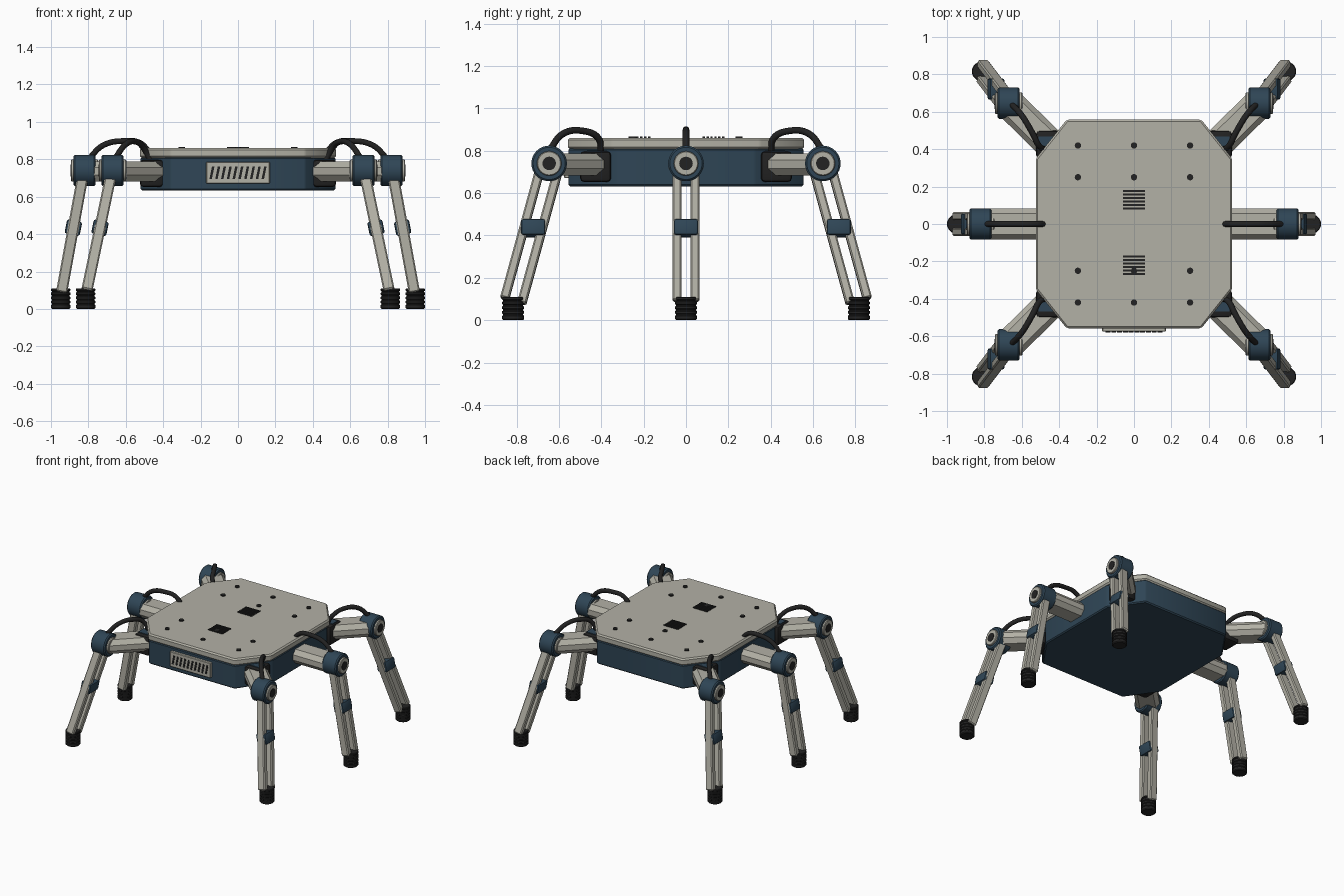
import bpy, bmesh, math
from mathutils import Matrix, Vector

cube = bpy.data.objects.get("Cube")
if cube:
    bpy.data.objects.remove(cube, do_unlink=True)


def material(name, rgb):
    m = bpy.data.materials.new(name)
    m.use_nodes = True
    m.diffuse_color = (*rgb, 1)
    m.node_tree.nodes["Principled BSDF"].inputs["Base Color"].default_value = (*rgb, 1)
    return m


GREY = material("warm_grey", (0.45, 0.44, 0.38))
BLUE = material("dark_blue", (0.028, 0.06, 0.092))
BLACK = material("rubber_black", (0.016, 0.016, 0.016))


def finish(name, bm, mat, bevel=0.0, segments=1):
    """Turn a bmesh into a named object with sharp edges kept by angle."""
    bmesh.ops.recalc_face_normals(bm, faces=bm.faces)
    if bevel:
        edges = [e for e in bm.edges if e.calc_face_angle(0) > 0.6]
        bmesh.ops.bevel(bm, geom=edges, offset=bevel, segments=segments,
                        affect='EDGES', profile=0.5)
    me = bpy.data.meshes.new(name)
    bm.to_mesh(me)
    bm.free()
    me.materials.append(mat)
    me.shade_smooth()
    me.set_sharp_from_angle(angle=math.radians(30))
    ob = bpy.data.objects.new(name, me)
    bpy.context.collection.objects.link(ob)
    return ob


def box(name, centre, size, mat, bevel=0.0, rot=None, segments=1):
    bm = bmesh.new()
    m = Matrix.Translation(centre) @ (rot or Matrix()) @ Matrix.Diagonal((*size, 1))
    bmesh.ops.create_cube(bm, size=1, matrix=m)
    return finish(name, bm, mat, bevel, segments)


def cylinder(name, centre, radius, depth, mat, axis='Z', bevel=0.0, sides=32):
    bm = bmesh.new()
    rot = Matrix.Rotation(math.pi / 2, 4, 'Y') if axis == 'X' else Matrix()
    bmesh.ops.create_cone(bm, cap_ends=True, segments=sides, radius1=radius,
                          radius2=radius, depth=depth,
                          matrix=Matrix.Translation(centre) @ rot)
    return finish(name, bm, mat, bevel)


def prism(name, points, depth, matrix, mat, bevel=0.0):
    """Extrude a flat outline along local z."""
    bm = bmesh.new()
    face = bm.faces.new([bm.verts.new((x, y, 0)) for x, y in points])
    new = bmesh.ops.extrude_face_region(bm, geom=[face])["geom"]
    bmesh.ops.translate(bm, vec=(0, 0, depth),
                        verts=[v for v in new if isinstance(v, bmesh.types.BMVert)])
    bm.transform(matrix)
    return finish(name, bm, mat, bevel)


def lathe(name, profile, centre, mat):
    bm = bmesh.new()
    verts = [bm.verts.new((r, 0, z)) for r, z in profile]
    edges = [bm.edges.new(pair) for pair in zip(verts, verts[1:])]
    bmesh.ops.spin(bm, geom=verts + edges, axis=(0, 0, 1), cent=(0, 0, 0),
                   angle=math.tau, steps=28)
    bmesh.ops.remove_doubles(bm, verts=bm.verts, dist=1e-5)
    bmesh.ops.translate(bm, verts=bm.verts, vec=centre)
    return finish(name, bm, mat)


def cable(name, points):
    cu = bpy.data.curves.new(name, 'CURVE')
    cu.dimensions = '3D'
    cu.bevel_depth = 0.016
    cu.bevel_resolution = 3
    cu.use_fill_caps = True
    sp = cu.splines.new('BEZIER')
    sp.bezier_points.add(len(points) - 1)
    for bp, p in zip(sp.bezier_points, points):
        bp.co = p
        bp.handle_left_type = bp.handle_right_type = 'AUTO'
    cu.materials.append(BLACK)
    bpy.context.collection.objects.link(bpy.data.objects.new(name, cu))


def octagon(hx, hy, cx, cy):
    """Chamfered rectangle outline with corner cuts cx, cy."""
    return [(hx, cy), (cx, hy), (-cx, hy), (-hx, cy),
            (-hx, -cy), (-cx, -hy), (cx, -hy), (hx, -cy)]


# Body shell and top plate
prism("body_shell", octagon(0.52, 0.555, 0.36, 0.325), 0.18,
      Matrix.Translation((0, 0, 0.632)), BLUE, 0.008)
prism("top_plate", octagon(0.525, 0.558, 0.36, 0.35), 0.052,
      Matrix.Translation((0, 0, 0.808)), GREY, 0.01)

# Plate bolts and slot vents
for x in (-0.3, 0, 0.3):
    for y in (-0.42, -0.25, 0.25, 0.42):
        cylinder("plate_bolt", (x, y, 0.861), 0.017, 0.012, BLACK, sides=16)
for y0 in (0.13, -0.22):
    for i in range(6):
        box("top_vent_slot", (0, y0 + (i - 2.5) * 0.0185, 0.862), (0.12, 0.011, 0.009), BLACK)

# Front grille with slanted slots
box("front_grille", (0, -0.563, 0.728), (0.34, 0.024, 0.115), GREY, 0.004)
for i in range(10):
    box("grille_slot", ((i - 4.5) * 0.031, -0.576, 0.728), (0.013, 0.006, 0.068), BLACK,
        rot=Matrix.Rotation(0.2, 4, 'Y'))

# Ribbed foot outline
FOOT = [(0, 0), (0.046, 0), (0.052, 0.006)]
for k in range(4):
    z = 0.02 + k * 0.022
    FOOT += [(0.052, z), (0.047, z + 0.004), (0.047, z + 0.008), (0.052, z + 0.012)]
FOOT += [(0.052, 0.106), (0.048, 0.11), (0, 0.11)]


def leg(label, sx, sy):
    """One leg; sy is -1, 0 or 1 for front, middle or back."""
    def at(x, y, z):
        return Vector((sx * x, sy * y, z))

    corner = sy != 0
    hip = at(0.42, 0.40, 0.735) if corner else at(0.5, 0, 0.735)
    joint = at(0.67, 0.646, 0.74) if corner else at(0.82, 0, 0.74)
    foot = at(0.815, 0.816, 0) if corner else at(0.948, 0, 0)

    # Hip socket
    if corner:
        box(label + "_hip_socket", at(0.462, 0.427, 0.725), (0.126, 0.146, 0.145),
            BLACK, 0.018, segments=2)
        box(label + "_socket_cover", at(0.468, 0.435, 0.799), (0.085, 0.065, 0.006), BLUE)

    # Upper arm beam
    run = joint - hip
    run.z = 0
    arm_len = run.length - (0.02 if corner else 0.05)
    z_axis = run.normalized()
    y_axis = Vector((0, 0, 1))
    frame = Matrix((y_axis.cross(z_axis), y_axis, z_axis)).transposed().to_4x4()
    prism(label + "_upper_arm", octagon(0.082, 0.053, 0.055, 0.02), arm_len,
          Matrix.Translation(hip) @ frame, GREY)

    # Knee drum with hub caps on both ends
    cylinder(label + "_knee_drum", joint, 0.084, 0.118, BLUE, 'X', 0.008)
    cylinder(label + "_knee_hub", joint, 0.058, 0.146, GREY, 'X', 0.004)
    cylinder(label + "_knee_pin", joint, 0.032, 0.152, BLACK, 'X', sides=20)

    # Twin shin rails
    top = joint + Vector((sx * 0.01, 0, -0.03))
    bottom = Vector((foot.x - sx * 0.005, foot.y, 0.09))
    z_axis = (bottom - top).normalized()
    x_axis = Vector((0, 1, 0)).cross(z_axis).normalized()
    frame = Matrix((x_axis, z_axis.cross(x_axis), z_axis)).transposed().to_4x4()
    for side in (-1, 1):
        offset = frame.to_3x3() @ Vector((0, side * 0.042, 0))
        box(label + "_shin_rail", (top + bottom) / 2 + offset,
            (0.06, 0.043, (bottom - top).length), GREY, 0.007, frame)

    # Shin clamp
    tilt = Matrix.Rotation(-sx * 0.2, 4, 'Y')
    box(label + "_shin_clamp", top.lerp(bottom, 0.445), (0.082, 0.114, 0.078), BLUE, 0.012,
        tilt, 2)

    # Foot
    lathe(label + "_foot", FOOT, foot, BLACK)

    # Cable looping from body to knee
    if corner:
        path = [(0.455, 0.40, 0.77), (0.505, 0.415, 0.86), (0.545, 0.49, 0.894),
                (0.6, 0.58, 0.88), (0.66, 0.646, 0.80)]
    else:
        path = [(0.475, 0, 0.84), (0.525, 0, 0.888), (0.61, 0, 0.898),
                (0.72, 0, 0.875), (0.8, 0, 0.80)]
    cable(label + "_cable", [at(*p) for p in path])


for sx, side in ((1, "left"), (-1, "right")):
    for sy, place in ((-1, "front"), (0, "middle"), (1, "back")):
        leg(place + "_" + side, sx, sy)
